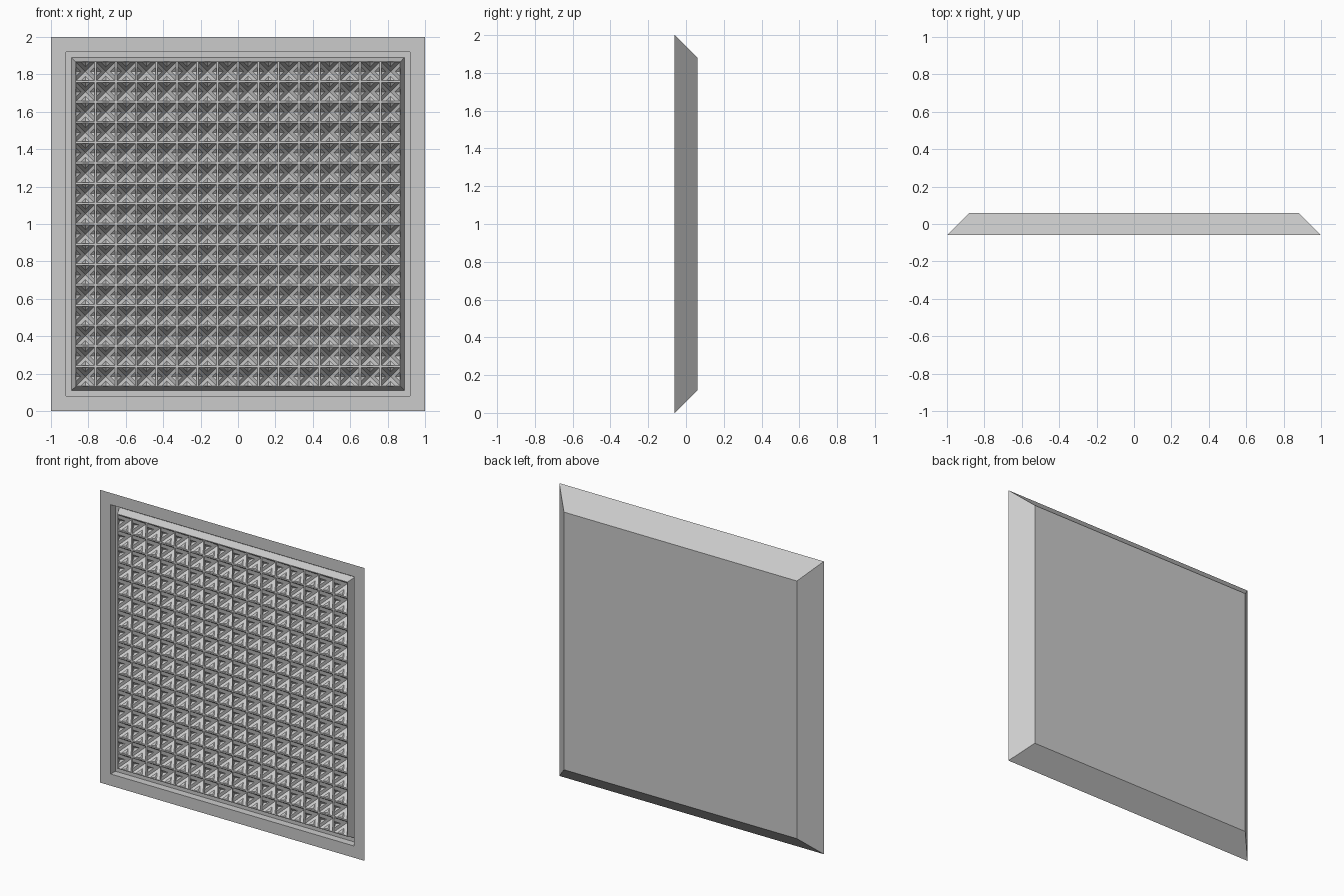
import bpy, bmesh
from mathutils import Vector

if "Cube" in bpy.data.objects:
    bpy.data.objects.remove(bpy.data.objects["Cube"])

CZ = 1.0          # panel centre height
FRONT = -0.06
N = 16            # cells per side
HALF = 0.87       # half size of the cell field
DEPTH = 0.08      # depth of each pit
CORNERS = [(-1, -1), (1, -1), (1, 1), (-1, 1)]


def finish(bm, name):
    me = bpy.data.meshes.new(name)
    bm.to_mesh(me)
    bm.free()
    ob = bpy.data.objects.new(name, me)
    bpy.context.collection.objects.link(ob)
    return ob


def square(bm, cx, cz, h, y):
    return [bm.verts.new((cx + sx * h, y, cz + sz * h)) for sx, sz in CORNERS]


# frame: bevelled back, flat rim, channel and sloped side of the insert
bm = bmesh.new()
profile = [(0.88, 0.06), (1.0, FRONT), (0.92, FRONT), (0.92, -0.01),
           (0.89, -0.01), (HALF, FRONT)]
rings = [square(bm, 0, CZ, h, y) for h, y in profile]
bm.faces.new(list(reversed(rings[0])))
for a, b in zip(rings, rings[1:]):
    for i in range(4):
        j = (i + 1) % 4
        bm.faces.new((a[i], a[j], b[j], b[i]))
finish(bm, "panel_frame")

# insert: grid of pyramid pits between thin bars, with a notch in every slope
bm = bmesh.new()
pitch = 2 * HALF / N
pit = pitch / 2 - 0.005
for r in range(N):
    for c in range(N):
        cx = -HALF + pitch * (c + 0.5)
        cz = CZ - HALF + pitch * (r + 0.5)
        outer = square(bm, cx, cz, pitch / 2, FRONT)
        inner = square(bm, cx, cz, pit, FRONT)
        tip = bm.verts.new((cx, FRONT + DEPTH, cz))
        for i in range(4):
            j = (i + 1) % 4
            p, q = inner[i].co, inner[j].co
            mid = (p + q) / 2
            e0 = bm.verts.new(p.lerp(q, 0.25))
            e1 = bm.verts.new(p.lerp(q, 0.75))
            t = bm.verts.new(mid.lerp(tip.co, 0.5))
            m = bm.verts.new(mid + Vector((0, 0.02, 0)))
            bm.faces.new((outer[i], outer[j], inner[j], e1, e0, inner[i]))
            bm.faces.new((inner[i], e0, t, e1, inner[j], tip))
            bm.faces.new((e0, m, t))
            bm.faces.new((m, e1, t))
            bm.faces.new((e0, e1, m))
bmesh.ops.remove_doubles(bm, verts=bm.verts[:], dist=1e-5)
finish(bm, "pit_grid_insert")
